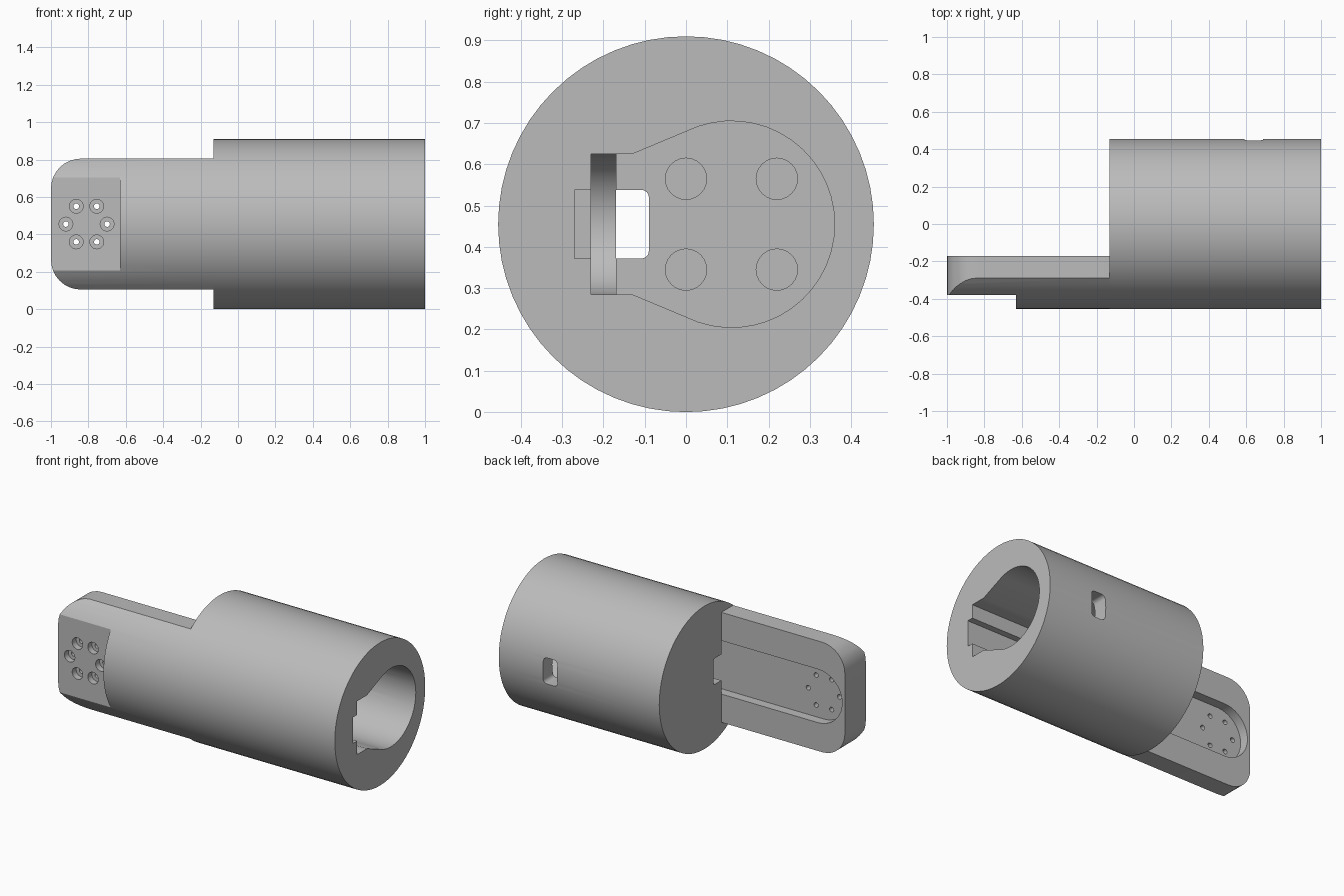
import bpy, bmesh, math
from math import pi, sin, cos

if "Cube" in bpy.data.objects:
    bpy.data.objects.remove(bpy.data.objects["Cube"], do_unlink=True)

R = 0.455      # body radius, also the height of its axis
DECK = -0.17   # rear face of the arm
FLOOR = -0.23  # bottom of the long groove

grey = bpy.data.materials.new("plain grey")
grey.use_nodes = True
grey.diffuse_color = (0.5, 0.5, 0.5, 1)
grey.node_tree.nodes["Principled BSDF"].inputs["Base Color"].default_value = (0.5, 0.5, 0.5, 1)


def arc(cx, cy, r, a0, a1, n):
    return [(cx + r * cos(a0 + (a1 - a0) * i / n), cy + r * sin(a0 + (a1 - a0) * i / n))
            for i in range(n + 1)]


def circle(cx, cy, r, n):
    return arc(cx, cy, r, 0, 2 * pi, n)[:-1]


def rounded(x0, x1, half, r, n=6):
    """Rounded rectangle, symmetric about the body axis."""
    pts = []
    corners = [(x1 - r, half - r), (x0 + r, half - r), (x0 + r, r - half), (x1 - r, r - half)]
    for i, (cx, cy) in enumerate(corners):
        pts += arc(cx, cy, r, i * pi / 2, (i + 1) * pi / 2, n)
    return pts


def prism(name, pts, axis, lo, hi, fillet=0.0):
    """Extrude a (y, z) outline along x or an (x, z) outline along y; z is relative to the axis."""
    bm = bmesh.new()
    rings = []
    for h in (lo, hi):
        rings.append([bm.verts.new((h, a, b + R) if axis == "x" else (a, h, b + R)) for a, b in pts])
    caps = [bm.faces.new(ring) for ring in rings]
    n = len(pts)
    for i in range(n):
        j = (i + 1) % n
        bm.faces.new((rings[0][i], rings[0][j], rings[1][j], rings[1][i]))
    if fillet:
        edges = [e for f in caps for e in f.edges]
        bmesh.ops.bevel(bm, geom=edges, offset=fillet, segments=8, profile=0.5, affect="EDGES")
    bmesh.ops.recalc_face_normals(bm, faces=bm.faces)
    mesh = bpy.data.meshes.new(name)
    bm.to_mesh(mesh)
    bm.free()
    mesh.materials.append(grey)
    ob = bpy.data.objects.new(name, mesh)
    bpy.context.collection.objects.link(ob)
    return ob


def combine(target, tool, operation):
    """Apply a boolean and discard the tool."""
    bpy.context.view_layer.objects.active = target
    mod = target.modifiers.new("combine", "BOOLEAN")
    mod.operation, mod.solver, mod.object = operation, "EXACT", tool
    bpy.ops.object.modifier_apply(modifier=mod.name)
    bpy.data.objects.remove(tool, do_unlink=True)


# Arm: rounded plate trimmed to the body curve
arm = prism("arm", rounded(-1, 0.4, 0.35, 0.16, 8), "y", -0.6, DECK)
combine(arm, prism("arm_curve", circle(0, 0, R - 0.001, 64), "x", -1.2, 0.6), "INTERSECT")

# Barrel with rounded ends
housing = prism("housing", circle(0, 0, R, 64), "x", -0.13, 1, fillet=0.085)
combine(housing, arm, "UNION")

# Flat landing at the front of the arm tip
landing = prism("landing", [(-1.2, -0.6), (-0.63, -0.6), (-0.63, 0.6), (-1.2, 0.6)], "y", -0.7, -0.38)
combine(housing, landing, "DIFFERENCE")

# Teardrop cavity open at the left end
tear = [(-0.2, -0.17), (-0.13, -0.17)] + arc(0.11, 0, 0.25, -1.9, 1.9, 28) + [(-0.13, 0.17), (-0.2, 0.17)]
combine(housing, prism("cavity", tear, "x", -0.03, 1.2), "DIFFERENCE")

# Long groove with a round end, running through the barrel and along the arm
groove = arc(-0.81, 0, 0.17, pi / 2, 3 * pi / 2, 20) + [(1.2, -0.17), (1.2, 0.17)]
combine(housing, prism("groove", groove, "y", FLOOR, DECK + 0.001), "DIFFERENCE")

# Shallow channel below the groove, end wall opening and rear window
combine(housing, prism("channel", [(-0.27, -0.083), (-0.2, -0.083), (-0.2, 0.083), (-0.27, 0.083)],
                       "x", 0, 1.2), "DIFFERENCE")
combine(housing, prism("opening", rounded(-0.215, -0.09, 0.083, 0.018), "x", -0.3, 0.1), "DIFFERENCE")
combine(housing, prism("window", rounded(0.59, 0.69, 0.083, 0.025), "y", 0.2, 0.6), "DIFFERENCE")

# Four round recesses in the cavity end wall
for y in (0, 0.22):
    for side in (-1, 1):
        combine(housing, prism("recess", circle(y, side * 0.11, 0.05, 24), "x", -0.07, 0.1), "DIFFERENCE")

# Ring of six counterbored holes in the arm tip
for i in range(6):
    x, z = -0.81 + 0.11 * cos(i * pi / 3), 0.11 * sin(i * pi / 3)
    combine(housing, prism("hole", circle(x, z, 0.015, 16), "y", -0.5, -0.2), "DIFFERENCE")
    combine(housing, prism("counterbore", circle(x, z, 0.037, 20), "y", -0.5, -0.34), "DIFFERENCE")

# Smooth curved faces, keep corners crisp
bpy.ops.object.select_all(action="DESELECT")
housing.select_set(True)
bpy.context.view_layer.objects.active = housing
bpy.ops.object.shade_smooth_by_angle(angle=math.radians(30))
